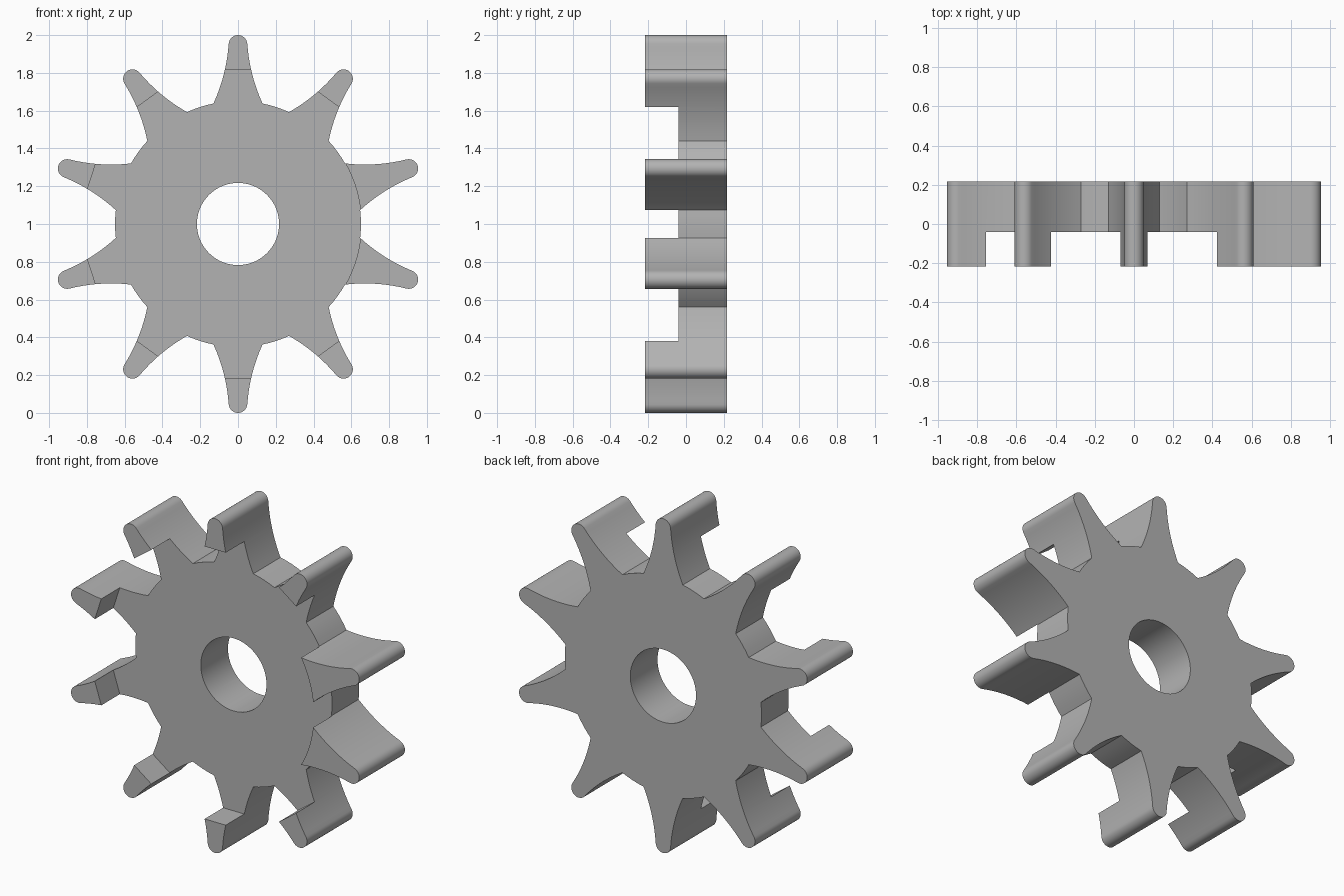
import bpy, bmesh, math
from mathutils import Vector

cube = bpy.data.objects.get("Cube")
if cube:
    bpy.data.objects.remove(cube, do_unlink=True)

TEETH = 10
ROOT, CUT = 0.651, 0.815          # root radius, radius of the straight steps
HALF, STEP = 0.216, -0.041        # half thickness, front of the thin web
ROOT_ANGLE = math.atan2(0.13, 0.638)
PITCH = math.tau / TEETH

grey = bpy.data.materials.new("grey")
grey.use_nodes = True
grey.diffuse_color = (0.45, 0.45, 0.45, 1)
grey.node_tree.nodes["Principled BSDF"].inputs["Base Color"].default_value = (0.45, 0.45, 0.45, 1)


def polar(r, a):
    """Point at radius r, angle a clockwise from straight up."""
    return Vector((r * math.sin(a), r * math.cos(a)))


def turn(p, a):
    return Vector((p.x * math.cos(a) + p.y * math.sin(a), p.y * math.cos(a) - p.x * math.sin(a)))


def arc(a, b, c, n):
    """n + 1 points on the circle from a through b to c (less than a half turn)."""
    d = 2 * (a.x * (b.y - c.y) + b.x * (c.y - a.y) + c.x * (a.y - b.y))
    aa, bb, cc = a.length_squared, b.length_squared, c.length_squared
    o = Vector(((aa * (b.y - c.y) + bb * (c.y - a.y) + cc * (a.y - b.y)) / d,
                (aa * (c.x - b.x) + bb * (a.x - c.x) + cc * (b.x - a.x)) / d))
    start = math.atan2(a.y - o.y, a.x - o.x)
    sweep = math.remainder(math.atan2(c.y - o.y, c.x - o.x) - start, math.tau)
    r = (a - o).length
    return [o + r * Vector((math.cos(start + sweep * i / n), math.sin(start + sweep * i / n)))
            for i in range(n + 1)]


def prism(name, outline, y0, y1):
    """Extrude an outline in x and z from y0 to y1."""
    bm = bmesh.new()
    face = bm.faces.new([bm.verts.new((p.x, y0, p.y + 1)) for p in outline])
    out = bmesh.ops.extrude_face_region(bm, geom=[face])["geom"]
    bmesh.ops.translate(bm, verts=[v for v in out if isinstance(v, bmesh.types.BMVert)],
                        vec=(0, y1 - y0, 0))
    bmesh.ops.recalc_face_normals(bm, faces=bm.faces)
    mesh = bpy.data.meshes.new(name)
    bm.to_mesh(mesh)
    bm.free()
    mesh.materials.append(grey)
    obj = bpy.data.objects.new(name, mesh)
    bpy.context.collection.objects.link(obj)
    return obj


# One tooth: concave flank, round tip, mirrored flank, then the root arc
root = polar(ROOT, ROOT_ANGLE)
flank = arc(root, Vector((0.07, 0.815)), Vector((0.0493, 0.955)), 14)
tip_c, tip_r = 0.9506, 0.0494
tip = [Vector((tip_r * math.cos(t), tip_c + tip_r * math.sin(t)))
       for t in (math.radians(5 + 170 * i / 16) for i in range(1, 16))]
tooth = [Vector((-p.x, p.y)) for p in flank] + tip[::-1] + flank[::-1]
gap = PITCH - 2 * ROOT_ANGLE
tooth += [polar(ROOT, ROOT_ANGLE + gap * i / 4) for i in range(1, 4)]

sprocket = prism("sprocket", [turn(p, k * PITCH) for k in range(TEETH) for p in tooth], -HALF, HALF)

# Front recess: straight step on most teeth, round step on the two right-hand teeth
recess = []
for k in range(TEETH):
    a = k * PITCH
    if k in (2, 3):
        w = math.radians(13)
        recess.append(polar(0.72, a - PITCH / 2 + 0.02))
        recess += [polar(ROOT + 0.002, a - w + 2 * w * i / 16) for i in range(17)]
        recess.append(polar(0.72, a + PITCH / 2 - 0.02))
    else:
        recess += [turn(Vector((s * 0.2, CUT)), a) for s in (-1, 1)]
bore = [polar(0.2175, math.tau * i / 72) for i in range(72)]

cutters = [prism("recess_cutter", recess, -HALF - 0.1, STEP),
           prism("bore_cutter", bore, -HALF - 0.2, HALF + 0.1)]
bpy.ops.object.select_all(action="DESELECT")
sprocket.select_set(True)
bpy.context.view_layer.objects.active = sprocket
for cutter in cutters:
    cutter.hide_render = True
    mod = sprocket.modifiers.new(cutter.name, "BOOLEAN")
    mod.operation, mod.solver, mod.object = "DIFFERENCE", "EXACT", cutter
    bpy.ops.object.modifier_apply(modifier=mod.name)
    bpy.data.objects.remove(cutter, do_unlink=True)

bpy.ops.object.shade_smooth_by_angle(angle=math.radians(25))
